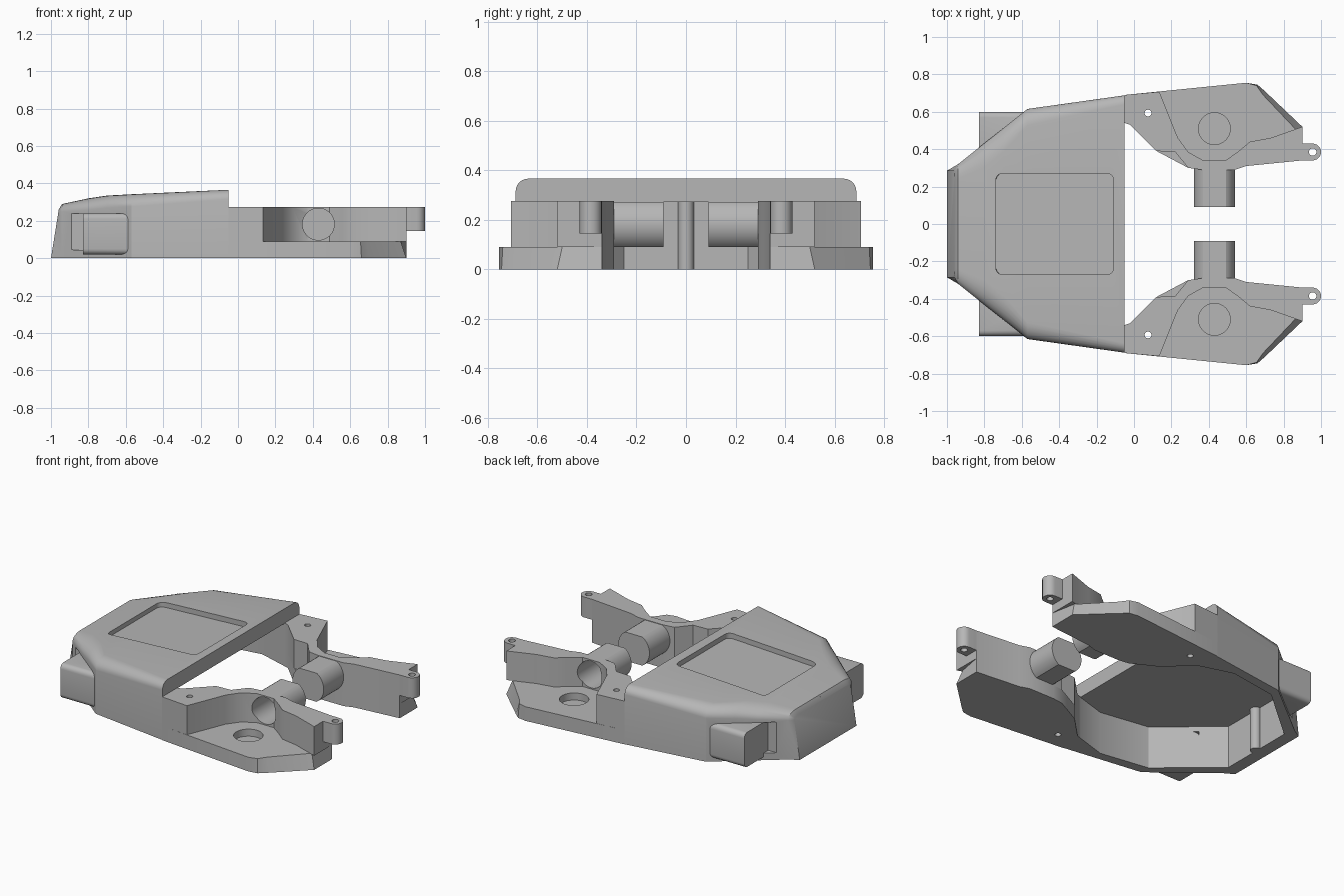
import bpy, bmesh, math
from mathutils import Matrix, Vector

old = bpy.data.objects.get("Cube")
if old:
    bpy.data.objects.remove(old, do_unlink=True)

grey = bpy.data.materials.new("plain grey")
grey.use_nodes = True
grey.diffuse_color = (0.47, 0.47, 0.47, 1)
grey.node_tree.nodes["Principled BSDF"].inputs["Base Color"].default_value = (0.47, 0.47, 0.47, 1)


def make(name, bm):
    bmesh.ops.recalc_face_normals(bm, faces=bm.faces[:])
    me = bpy.data.meshes.new(name)
    bm.to_mesh(me)
    bm.free()
    me.materials.append(grey)
    ob = bpy.data.objects.new(name, me)
    bpy.context.collection.objects.link(ob)
    return ob


def loft(name, rings):
    """Skin a row of closed rings and cap both ends."""
    bm = bmesh.new()
    rows = [[bm.verts.new(p) for p in ring] for ring in rings]
    n = len(rows[0])
    for a, b in zip(rows, rows[1:]):
        for i in range(n):
            bm.faces.new((a[i], a[(i + 1) % n], b[(i + 1) % n], b[i]))
    bm.faces.new(rows[0])
    bm.faces.new(rows[-1])
    return make(name, bm)


def prism(name, pts, z0, z1, top=None):
    return loft(name, [[(x, y, z0) for x, y in pts],
                       [(x, y, z1) for x, y in (top or pts)]])


def cylinder(name, centre, r, length, axis="z"):
    bm = bmesh.new()
    bmesh.ops.create_cone(bm, cap_ends=True, segments=40, radius1=r, radius2=r, depth=length)
    if axis != "z":
        bm.transform(Matrix.Rotation(math.pi / 2, 4, "Y" if axis == "x" else "X"))
    bm.transform(Matrix.Translation(centre))
    return make(name, bm)


def box(name, lo, hi, round_axis=None, r=0.03, tilt=0):
    """Box between two corners, edges along round_axis rounded."""
    lo, hi = Vector(lo), Vector(hi)
    bm = bmesh.new()
    bmesh.ops.create_cube(bm, size=1, matrix=Matrix.Diagonal((hi - lo).to_4d()))
    if round_axis is not None:
        edges = [e for e in bm.edges
                 if abs((e.verts[0].co - e.verts[1].co).normalized()[round_axis]) > 0.9]
        bmesh.ops.bevel(bm, geom=edges, offset=r, segments=5, profile=0.5, affect="EDGES")
    bm.transform(Matrix.Translation((lo + hi) / 2) @ Matrix.Rotation(tilt, 4, "Y"))
    return make(name, bm)


def combine(target, others, operation="DIFFERENCE", keep=False):
    """Apply booleans to the target and discard the helpers."""
    for o in others:
        m = target.modifiers.new("cut", "BOOLEAN")
        m.operation, m.object, m.solver = operation, o, "EXACT"
        dg = bpy.context.evaluated_depsgraph_get()
        me = bpy.data.meshes.new_from_object(target.evaluated_get(dg))
        target.modifiers.clear()
        target.data = me
        if not keep:
            bpy.data.objects.remove(o, do_unlink=True)


# Outer body: arched sections from nose to open end (x, half width, top, bevel width, bevel height)
stations = [(-1.0, 0.285, 0.262, 0.05, 0.02), (-0.94, 0.32, 0.29, 0.08, 0.04),
            (-0.8, 0.432, 0.32, 0.13, 0.06), (-0.7, 0.511, 0.335, 0.13, 0.065),
            (-0.57, 0.615, 0.342, 0.09, 0.065), (-0.05, 0.688, 0.366, 0.05, 0.05)]
rings = []
for k, (x, w, top, bw, bh) in enumerate(stations):
    half = [(w, 0)]
    for i in range(7):
        a = math.pi / 2 * i / 6
        half.append((w - bw + bw * math.cos(a), top - bh + bh * math.sin(a)))
    ring = half + [(-y, z) for y, z in reversed(half)]
    slant = 0.16 if k == 0 else 0
    rings.append([(x + slant * z, y, z) for y, z in ring])
body = loft("body_shell", rings)

# Side niches, then square side housings
combine(body, [box("niche", (-0.92, min(s * 0.36, s * 0.75), 0.045),
                   (-0.72, max(s * 0.36, s * 0.75), 0.24), 1, 0.04) for s in (1, -1)])
combine(body, [box("housing", (-0.83, min(s * 0.36, s * 0.6), 0.02),
                   (-0.56, max(s * 0.36, s * 0.6), 0.24), 0) for s in (1, -1)], "UNION")

# Hollow inside, housing bores and the shallow roof recess
inner = [(0.0, 0.535), (-0.05, 0.54), (-0.25, 0.6), (-0.57, 0.55), (-0.92, 0.25)]
cavity = prism("cavity", inner + [(x, -y) for x, y in reversed(inner)], -0.1, 0.272)
bores = [cylinder("bore", (-0.73, s * 0.5, 0.13), 0.075, 0.3, "x") for s in (1, -1)]
recess = box("recess", (-0.74, -0.27, 0.316), (-0.11, 0.27, 0.416), 2, 0.035, -0.045)
combine(body, [cavity] + bores + [recess])

# Rib on the inside of the nose
rib = cylinder("nose_rib", (-0.915, 0, 0.14), 0.032, 0.28)

# Arm, lower plate with a sloped tip
inside = [(-0.05, 0.54), (-0.02, 0.53), (0.12, 0.39)]
front = [(0.29, 0.30), (0.36, 0.29), (0.54, 0.29), (0.6, 0.31)]
back = [(0.6, 0.755), (-0.05, 0.69)]
low = inside + front + [(0.9, 0.34), (0.9, 0.52), (0.7, 0.71), (0.66, 0.745)] + back
high = inside + front + [(0.9, 0.34), (0.87, 0.5), (0.69, 0.69), (0.655, 0.74)] + back
plate = prism("arm_lower_plate", low, 0, 0.09, high)

# Arm, upper block with the scooped outer wall
scoop = [(0.9, 0.52), (0.73, 0.46), (0.62, 0.44), (0.56, 0.39), (0.49, 0.34), (0.37, 0.34),
         (0.29, 0.385), (0.235, 0.46), (0.135, 0.707), (-0.05, 0.69)]
block = prism("arm_upper_block", inside + [(0.22, 0.385)] + front + [(0.9, 0.34)] + scoop,
              0.09, 0.275)

# Flat-sided inward tube
ring = []
for i in range(48):
    a = 2 * math.pi * (i + 0.5) / 48
    ring.append((0.43 + 0.11 * math.cos(a), min(max(0.182 + 0.11 * math.sin(a), 0.09), 0.272)))
tube = loft("arm_tube", [[(x, y, z) for x, z in ring] for y in (0.09, 0.335)])

# Eyelet at the arm tip
eye = [(0.89, 0.34)]
for i in range(13):
    a = math.pi * (i / 12 - 0.5)
    eye.append((0.955 + 0.045 * math.cos(a), 0.385 + 0.045 * math.sin(a)))
eyelet = prism("arm_eyelet", eye + [(0.89, 0.43)], 0.145, 0.275)

# Holes in the arm parts
bore = cylinder("tube_bore", (0.43, 0.27, 0.182), 0.085, 0.3, "y")
screw = cylinder("screw_hole", (0.075, 0.593, 0.15), 0.018, 0.6)
combine(tube, [bore], keep=True)
combine(block, [bore, screw], keep=True)
combine(plate, [screw, bore], keep=True)
combine(plate, [cylinder("round_pocket", (0.43, 0.51, 0.09), 0.085, 0.09)])
combine(eyelet, [cylinder("eyelet_hole", (0.955, 0.385, 0.2), 0.02, 0.4)])
for helper in (bore, screw):
    bpy.data.objects.remove(helper, do_unlink=True)

# Mirror the arm to the other side
for ob in (plate, block, tube, eyelet):
    m = ob.modifiers.new("mirror", "MIRROR")
    m.use_axis = (False, True, False)

# Smooth shading with sharp edges kept
bpy.ops.object.select_all(action="DESELECT")
for ob in (body, rib, plate, block, tube, eyelet):
    ob.select_set(True)
bpy.context.view_layer.objects.active = body
bpy.ops.object.shade_smooth_by_angle(angle=math.radians(30))
